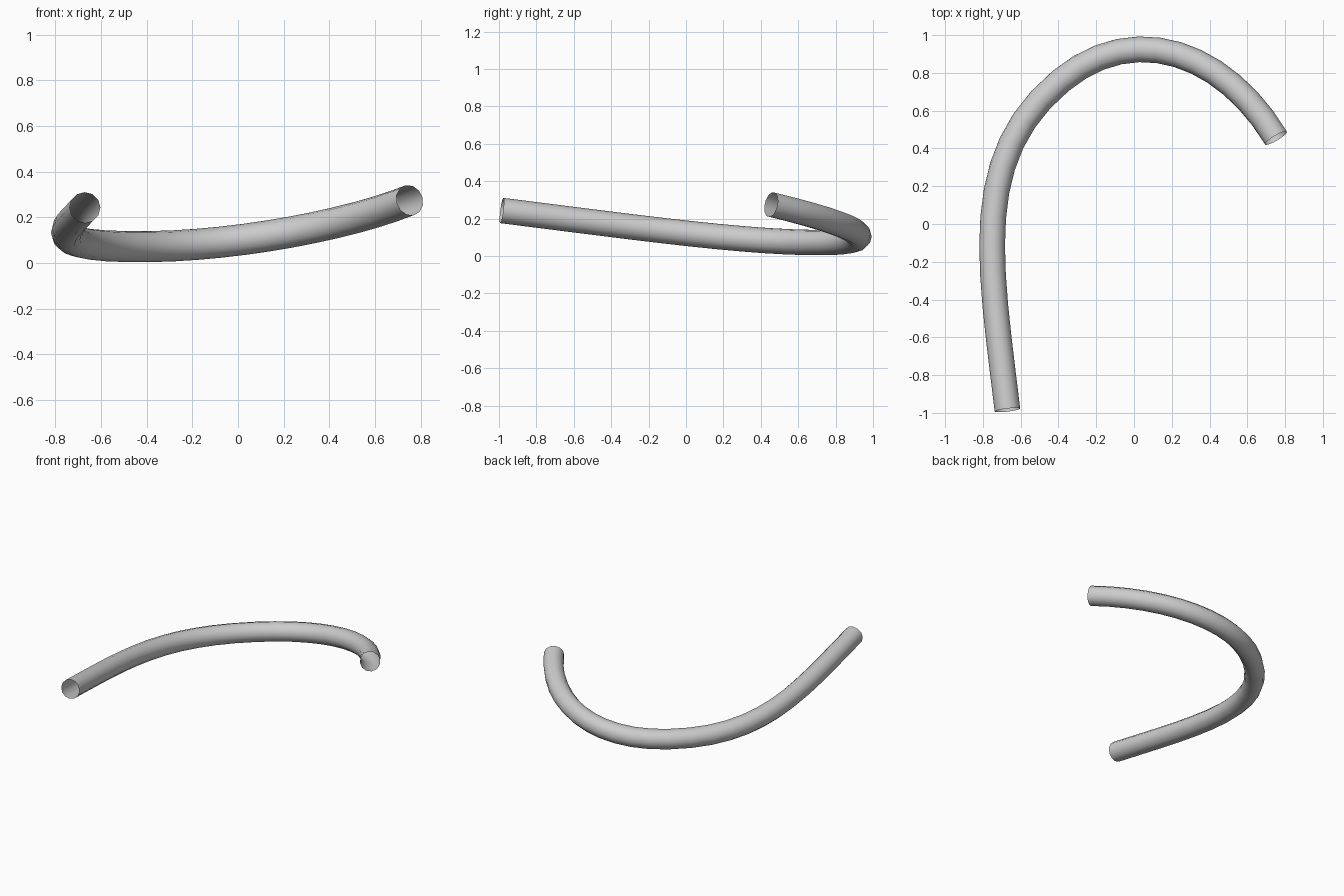
import bpy
from mathutils import Vector

if "Cube" in bpy.data.objects:
    bpy.data.objects.remove(bpy.data.objects["Cube"])

# Path control points: handle in, point, handle out
KNOTS = [
    ((-0.57, -1.785, 0.343), (-0.67, -0.985, 0.243), (-0.766, -0.19, 0.143)),
    ((-0.87, 0.36, 0.066), (-0.385, 0.76, 0.072), (0.01, 1.086, 0.078)),
    ((0.485, 0.90, 0.168), (0.752, 0.455, 0.275), (1.02, 0.01, 0.38)),
]

# Bent tube, open at both ends
curve = bpy.data.curves.new("bent_tube", "CURVE")
curve.dimensions = "3D"
curve.resolution_u = 12
curve.bevel_depth = 0.068
curve.bevel_resolution = 4
curve.use_fill_caps = False
spline = curve.splines.new("BEZIER")
spline.bezier_points.add(len(KNOTS) - 1)
for bp, (left, co, right) in zip(spline.bezier_points, KNOTS):
    bp.handle_left_type = bp.handle_right_type = "FREE"
    bp.co, bp.handle_left, bp.handle_right = Vector(co), Vector(left), Vector(right)
spline.use_smooth = True

tube = bpy.data.objects.new("bent_tube", curve)
bpy.context.collection.objects.link(tube)
bpy.context.view_layer.objects.active = tube
tube.select_set(True)
bpy.ops.object.convert(target="MESH")
bpy.ops.object.shade_smooth()
